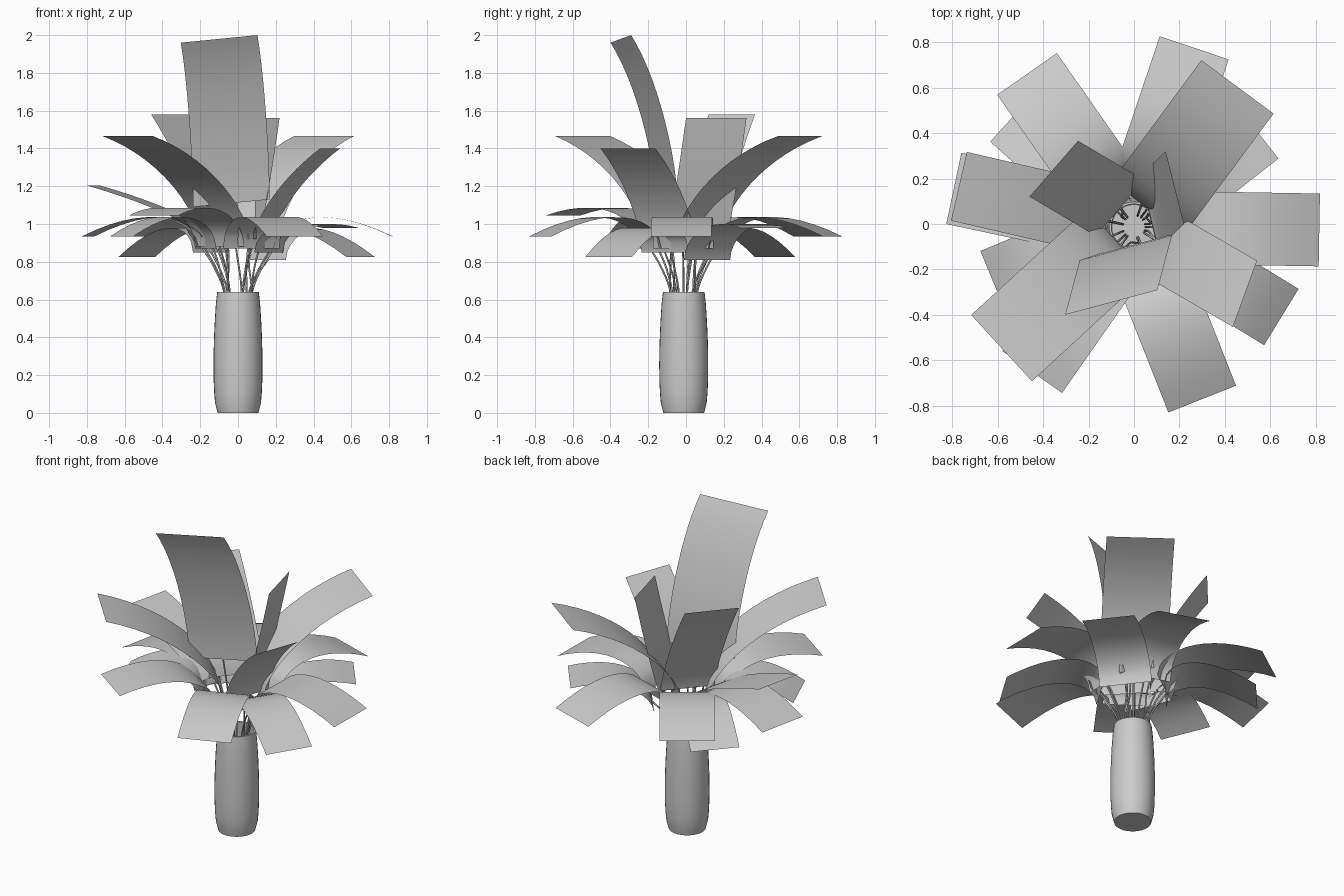
import bpy, bmesh, math
from mathutils import Vector

if "Cube" in bpy.data.objects:
    bpy.data.objects.remove(bpy.data.objects["Cube"])

CENTRE = Vector((0, -0.012, 0))
UP = Vector((0, 0, 1))


def polar(degrees, r=1.0):
    a = math.radians(degrees)
    return Vector((r * math.cos(a), r * math.sin(a), 0))


def finish(bm, name, angle):
    me = bpy.data.meshes.new(name)
    bm.to_mesh(me)
    bm.free()
    ob = bpy.data.objects.new(name, me)
    bpy.context.collection.objects.link(ob)
    bpy.ops.object.select_all(action='DESELECT')
    ob.select_set(True)
    bpy.context.view_layer.objects.active = ob
    bpy.ops.object.shade_smooth_by_angle(angle=math.radians(angle))
    return ob


def vase(height=0.64, wall=0.01, sides=32, rings=12):
    # Bulging outer wall, rim, inner wall and floor
    def radius(t):
        belly = math.sin(math.pi * t ** 0.7)
        return 0.108 + 0.002 * t + 0.021 * max(belly, 0) ** 0.7
    steps = [k / rings for k in range(rings + 1)]
    outer = [(radius(t), height * t) for t in steps]
    inner = [(r - wall, max(z, 0.03)) for r, z in reversed(outer)]
    profile = [(0, 0)] + outer + inner + [(0, 0.03)]
    bm = bmesh.new()
    vs = [bm.verts.new((r, 0, z)) for r, z in profile]
    es = [bm.edges.new(p) for p in zip(vs, vs[1:])]
    bmesh.ops.spin(bm, geom=vs + es, axis=UP, cent=(0, 0, 0), angle=math.tau, steps=sides)
    bmesh.ops.remove_doubles(bm, verts=bm.verts, dist=1e-4)
    bmesh.ops.recalc_face_normals(bm, faces=bm.faces)
    finish(bm, "vase", 35).location = CENTRE


def stem(name, top, heading):
    cu = bpy.data.curves.new(name, 'CURVE')
    cu.dimensions = '3D'
    cu.bevel_depth = 0.005
    cu.bevel_resolution = 1
    cu.use_fill_caps = True
    rim = CENTRE + polar(heading, 0.075) + UP * 0.64
    low = CENTRE + polar(heading, 0.05) + UP * 0.3
    mid = rim.lerp(top, 0.55) - polar(heading, 0.012)
    sp = cu.splines.new('BEZIER')
    sp.bezier_points.add(3)
    for pt, co in zip(sp.bezier_points, (low, rim, mid, top)):
        pt.co = co
        pt.handle_left_type = pt.handle_right_type = 'AUTO'
    sp.resolution_u = 5
    bpy.context.collection.objects.link(bpy.data.objects.new(name, cu))


count = 0


def leaf(foot, tip, arch, width, heading, tilt=0.0, rows=12):
    # Strip from foot to tip that arches above the straight line between them
    global count
    count += 1
    half = polar(heading + 90, width / 2) + UP * tilt
    bm = bmesh.new()
    pairs = []
    for k in range(rows + 1):
        t = (k / rings_bias(rows)) ** 1.5    # closer rows at the bent root
        p = foot.lerp(tip, t) + UP * arch * t ** 0.5 * (1 - t)
        pairs.append((bm.verts.new(p - half), bm.verts.new(p + half)))
    for (p, q), (s, t) in zip(pairs, pairs[1:]):
        bm.faces.new((p, q, t, s))
    finish(bm, f"leaf_{count}", 60)
    stem(f"stem_{count}", foot, heading)


def rings_bias(rows):
    return float(rows)


def ring(root_r, root_z, tip_z, arch, width, placed):
    # Leaves of one kind radiating from the vase axis: (heading, reach)
    for heading, reach in placed:
        leaf(CENTRE + polar(heading, root_r) + UP * root_z,
             CENTRE + polar(heading, reach) + UP * tip_z, arch, width, heading)


vase()
# low arching leaves, drooping leaves, level leaves
ring(0.19, 0.87, 0.935, 0.37, 0.32, [(71.4, 0.83), (-1, 0.815), (-68.4, 0.815),
                                     (125, 0.82), (168, 0.81), (202.5, 0.665)])
ring(0.19, 0.85, 0.826, 0.355, 0.29, [(-31.5, 0.76), (138, 0.72)])
ring(0.20, 0.81, 0.98, 0.28, 0.31, [(38, 0.685)])
ring(0.17, 0.88, 1.045, 0.345, 0.32, [(235, 0.78)])
ring(0.16, 0.93, 1.205, 0.10, 0.31, [(167, 0.79)])
# steep leaves
ring(0.10, 0.92, 1.465, 0.35, 0.395, [(53.5, 0.765), (222.5, 0.79)])
leaf(Vector((0.13, -0.10, 0.92)), Vector((0.488, -0.307, 1.40)), 0.21, 0.31, -20)
leaf(Vector((-0.06, 0.07, 0.94)), Vector((-0.353, 0.243, 1.58)), 0.17, 0.325, 139)
# upright leaves near the middle, the tallest one with a tilted tip
leaf(Vector((0.065, 0.05, 0.94)), Vector((0.18, 0.16, 1.56)), -0.18, 0.33, 14)
leaf(Vector((-0.035, -0.10, 1.11)), Vector((-0.10, -0.345, 1.98)), 0.48, 0.42, -75, 0.02)
